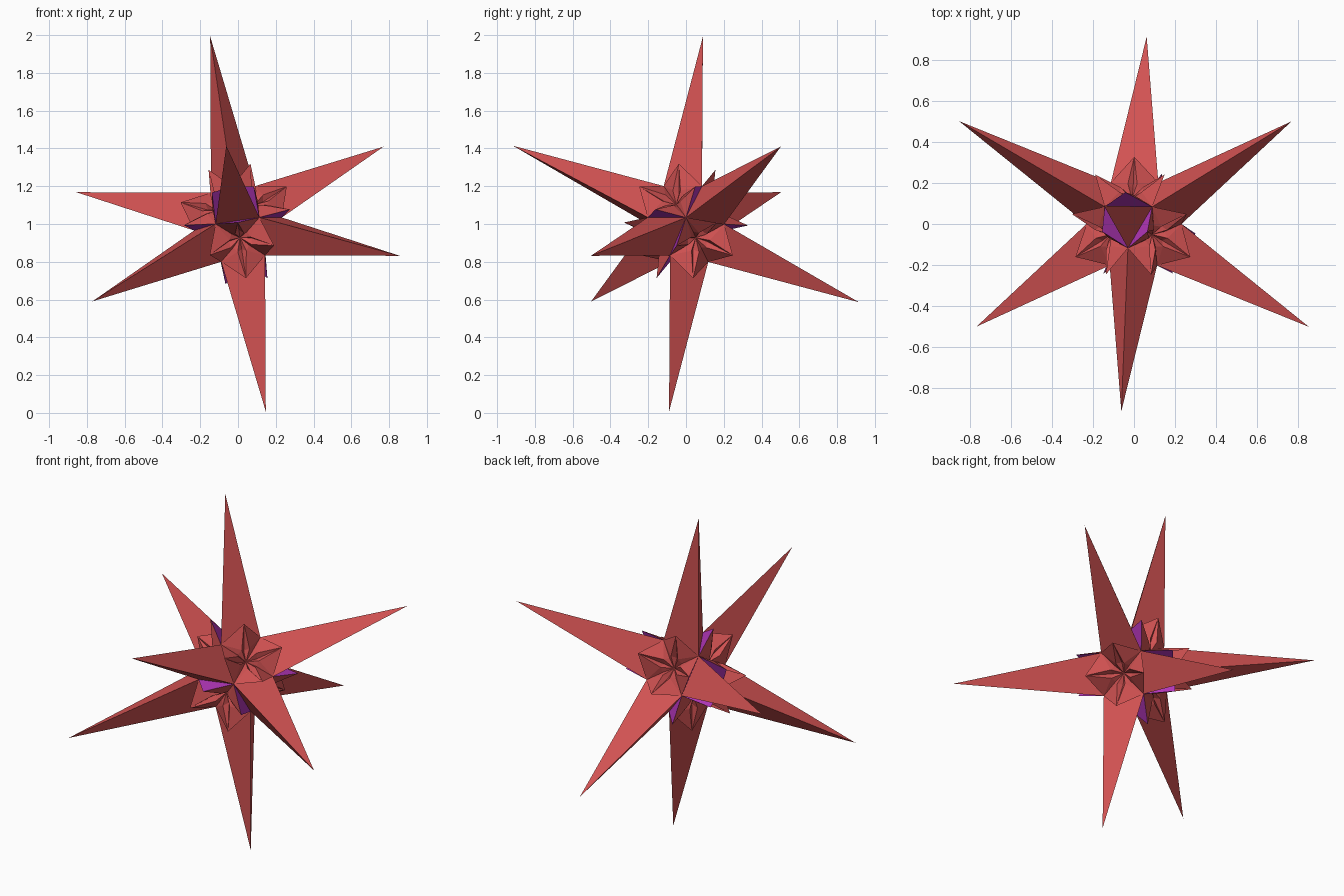
import bpy, bmesh, math
from mathutils import Vector, Matrix
from itertools import product

if "Cube" in bpy.data.objects:
    bpy.data.objects.remove(bpy.data.objects["Cube"], do_unlink=True)


def material(name, rgb):
    m = bpy.data.materials.new(name)
    m.use_nodes = True
    m.diffuse_color = (*rgb, 1)
    bsdf = next(n for n in m.node_tree.nodes if n.type == 'BSDF_PRINCIPLED')
    bsdf.inputs["Base Color"].default_value = (*rgb, 1)
    return m


RED = material("coral red", (0.64, 0.084, 0.084))
PURPLE = material("violet", (0.48, 0.04, 0.52))

# Tilted frame whose three axes point through the six flower centres
e2 = Vector((0.61, -0.356, 0.709)).normalized()
e1 = Vector((-0.79, -0.356, 0.503))
e1 = (e1 - e2 * e1.dot(e2)).normalized()
e3 = e1.cross(e2)
FRAME = Matrix.Translation((0, 0, 1)) @ Matrix((e1, e2, e3)).transposed().to_4x4()

S = 0.166            # distance of the square faces of the core
SPIKE = 1.007        # spike length from the centre


def build(name, bm):
    bm.transform(FRAME)
    me = bpy.data.meshes.new(name)
    bm.to_mesh(me)
    bm.free()
    me.materials.append(RED)
    me.materials.append(PURPLE)
    ob = bpy.data.objects.new(name, me)
    bpy.context.collection.objects.link(ob)
    return ob


# Eight long three-sided spikes on the triangular faces of the core
for i, (a, b, c) in enumerate(product((1, -1), repeat=3)):
    bm = bmesh.new()
    tip = bm.verts.new(Vector((a, b, c)).normalized() * SPIKE)
    base = [bm.verts.new(p) for p in
            ((a * S, b * S, 0), (0, b * S, c * S), (a * S, 0, c * S))]
    bm.faces.new(base)
    for k in range(3):
        bm.faces.new((base[k], base[(k + 1) % 3], tip))
    bmesh.ops.recalc_face_normals(bm, faces=bm.faces)
    build(f"spike_{i + 1}", bm)


# Six pleated flowers on the square faces: four petals round a folded cup
def flower(name, n, u, v):
    bm = bmesh.new()

    def polar(radius, step, height):
        t = step * math.pi / 8
        return bm.verts.new(n * height + (u * math.cos(t) + v * math.sin(t)) * radius)

    centre = bm.verts.new(n * 0.145)
    corners = [polar(S, 4 * j, S) for j in range(4)]
    tips = [polar(0.172, 4 * j + 2, 0.28) for j in range(4)]
    ring = [polar(0.06, k, 0.195 if k % 2 else 0.165) for k in range(16)]
    for k in range(16):
        bm.faces.new((centre, ring[k], ring[(k + 1) % 16]))
    for j in range(4):
        v1, v2, t = corners[j], corners[(j + 1) % 4], tips[j]
        r = [ring[(4 * j + k) % 16] for k in range(5)]
        # red inner side of the petal
        for f in ((r[0], v1, r[1]), (v1, t, r[1]), (r[1], t, r[2]),
                  (r[2], t, r[3]), (t, v2, r[3]), (r[3], v2, r[4])):
            bm.faces.new(f)
        # violet outer side of the petal
        bm.faces.new((v1, v2, t)).material_index = 1
    build(name, bm)


for axis in range(3):
    for sign in (1, -1):
        n, u, v = Vector(), Vector(), Vector()
        n[axis] = sign
        u[(axis + 1) % 3] = 1
        v = n.cross(u)
        flower(f"flower_{axis + 1}_{'upper' if sign > 0 else 'lower'}", n, u, v)
